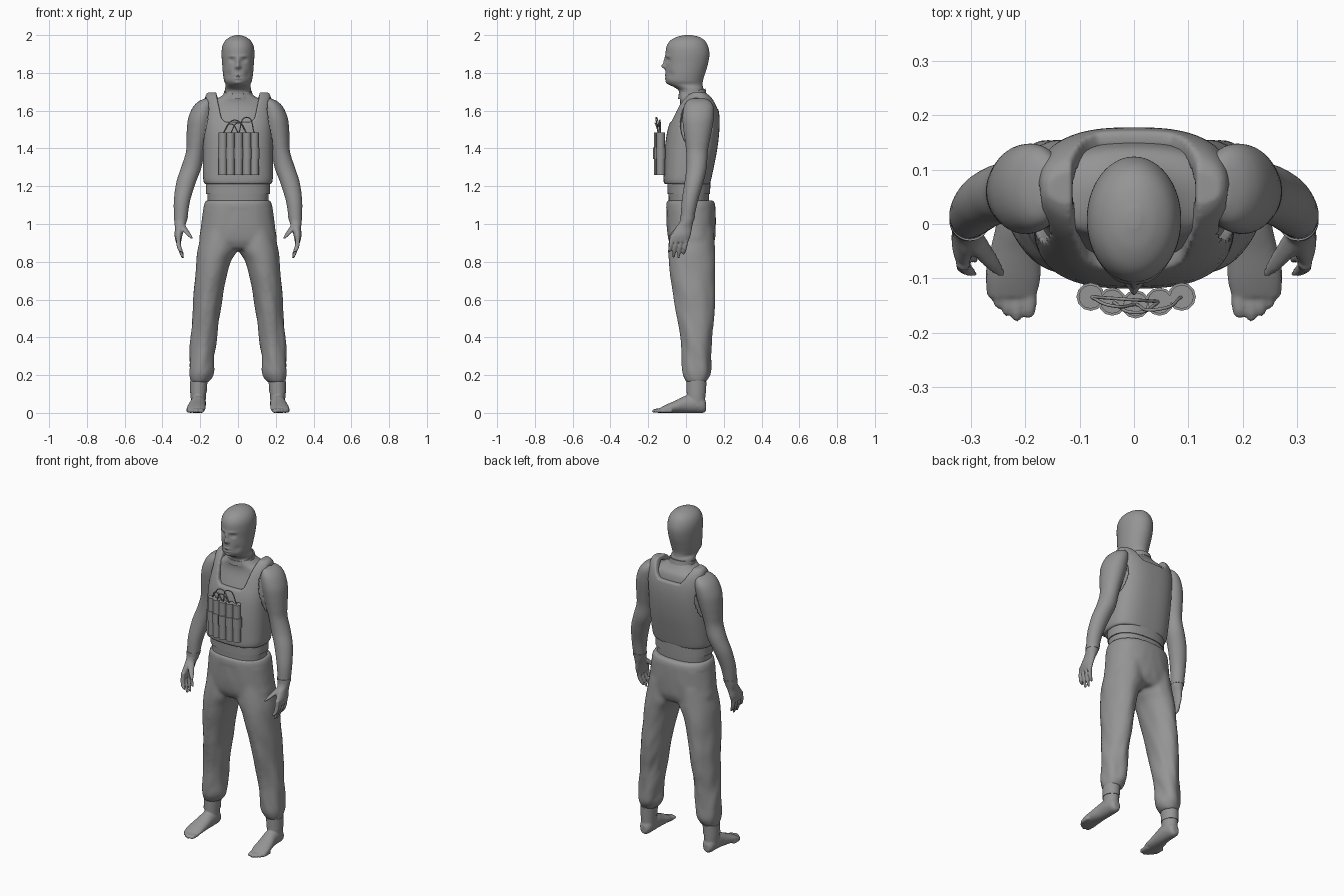
import bpy, bmesh, math
from mathutils import noise, Vector


def loft(name, rings, seg=48, steps=5, p=2.0, axis='z'):
    """Closed skin through ellipses (u, v, w, ru, rv); w runs along the axis."""
    path = []
    n = len(rings)
    for i in range(n - 1):
        a, b, c, d = rings[max(i - 1, 0)], rings[i], rings[i + 1], rings[min(i + 2, n - 1)]
        for k in range(steps):
            t = k / steps
            path.append([0.5 * (2 * q + (r - o) * t + (2 * o - 5 * q + 4 * r - s) * t * t
                         + (3 * q - o - 3 * r + s) * t ** 3) for o, q, r, s in zip(a, b, c, d)])
    path.append(rings[-1])
    verts, faces = [], []
    for u, v, w, ru, rv in path:
        for j in range(seg):
            t = 2 * math.pi * j / seg
            c, s = math.cos(t), math.sin(t)
            x = u + ru * math.copysign(abs(c) ** (2 / p), c)
            y = v + rv * math.copysign(abs(s) ** (2 / p), s)
            verts.append((x, y, w) if axis == 'z' else (x, w, y))
    for i in range(len(path) - 1):
        for j in range(seg):
            k = (j + 1) % seg
            faces.append((i * seg + j, i * seg + k, (i + 1) * seg + k, (i + 1) * seg + j))
    faces.append(tuple(range(seg)))
    faces.append(tuple(range((len(path) - 1) * seg, len(path) * seg)))
    return mesh(name, verts, faces)


def mesh(name, verts, faces):
    me = bpy.data.meshes.new(name)
    me.from_pydata(verts, [], faces)
    bm = bmesh.new()
    bm.from_mesh(me)
    bmesh.ops.recalc_face_normals(bm, faces=bm.faces)
    bm.to_mesh(me)
    bm.free()
    ob = bpy.data.objects.new(name, me)
    bpy.context.collection.objects.link(ob)
    return ob


def select(objs):
    bpy.ops.object.select_all(action='DESELECT')
    for o in objs:
        o.select_set(True)
    bpy.context.view_layer.objects.active = objs[0]


def smooth(ob, angle=40):
    select([ob])
    bpy.ops.object.shade_smooth_by_angle(angle=math.radians(angle))


def fuse(name, objs, voxel, rounds):
    """Join overlapping parts into one soft skin."""
    select(objs)
    if len(objs) > 1:
        bpy.ops.object.join()
    ob = bpy.context.view_layer.objects.active
    ob.name = name
    m = ob.modifiers.new("skin", 'REMESH')
    m.mode, m.voxel_size, m.use_smooth_shade = 'VOXEL', voxel, True
    m = ob.modifiers.new("soften", 'SMOOTH')
    m.factor, m.iterations = 0.5, rounds
    for m in list(ob.modifiers):
        bpy.ops.object.modifier_apply(modifier=m.name)
    return ob


def cut(ob, cutter):
    select([ob])
    m = ob.modifiers.new("cut", 'BOOLEAN')
    m.operation, m.solver, m.object = 'DIFFERENCE', 'EXACT', cutter
    bpy.ops.object.modifier_apply(modifier=m.name)
    bpy.data.objects.remove(cutter)


def flip(rings, s):
    return [(s * r[0],) + tuple(r[1:]) for r in rings]


# Head with face
head = loft("head", [
    (0, .030, 1.685, .070, .066), (0, .025, 1.715, .069, .066), (0, .000, 1.737, .066, .088),
    (0, -.008, 1.76, .074, .098), (0, -.003, 1.80, .080, .105), (0, .005, 1.85, .084, .112),
    (0, .008, 1.90, .087, .116), (0, .007, 1.94, .083, .110), (0, .008, 1.97, .068, .092),
    (0, .010, 1.99, .042, .060), (0, .010, 2.0, .012, .018)], seg=128, steps=8)
bumps = [(0, 1.834, .012, .012, -.020), (0, 1.858, .010, .024, -.012), (0, 1.788, .020, .005, -.005),
         (0, 1.780, .024, .003, .003), (0, 1.771, .016, .005, -.005), (0, 1.747, .020, .010, -.006)]
for s in (1, -1):
    bumps += [(s * .034, 1.868, .014, .011, .011), (s * .034, 1.867, .009, .005, -.004),
              (s * .03, 1.888, .020, .006, -.005), (s * .014, 1.829, .006, .007, -.004),
              (s * .052, 1.79, .014, .020, .006)]
for v in head.data.vertices:
    if v.co.y < -.01:
        x, z = v.co.x, v.co.z
        v.co.y += sum(d * math.exp(-((x - bx) / sx) ** 2 - ((z - bz) / sz) ** 2)
                      for bx, bz, sx, sz, d in bumps)
    if v.co.z < 1.73:
        v.co.z += .25 * (v.co.y - .03) * (1.73 - v.co.z) / .045
smooth(head, 60)

# Torso, arms and hands
torso = loft("torso", [
    (0, .015, 1.08, .158, .105), (0, .015, 1.16, .163, .108), (0, .012, 1.25, .168, .112),
    (0, .022, 1.36, .172, .122), (0, .034, 1.46, .172, .122), (0, .050, 1.55, .172, .108),
    (0, .056, 1.61, .168, .093), (0, .054, 1.645, .148, .085), (0, .042, 1.67, .100, .076),
    (0, .035, 1.69, .073, .070), (0, .032, 1.71, .064, .063)], p=2.4)
parts = [torso]
for s in (1, -1):
    parts.append(loft("arm", flip([
        (.155, .065, 1.665, .02, .04), (.170, .067, 1.647, .042, .065), (.184, .067, 1.615, .057, .080),
        (.199, .064, 1.56, .065, .083), (.209, .062, 1.50, .062, .076), (.218, .06, 1.44, .055, .066),
        (.227, .058, 1.38, .049, .057), (.247, .056, 1.30, .054, .054), (.275, .042, 1.22, .052, .050),
        (.297, .02, 1.12, .043, .043), (.304, .005, 1.02, .034, .036), (.309, -.012, .98, .025, .044),
        (.315, -.027, .94, .021, .052), (.315, -.035, .905, .014, .048)], s), seg=32))
    for y, tip in ((-.074, .850), (-.048, .822), (-.022, .820), (.004, .838)):
        parts.append(loft("finger", flip([
            (.315, y, .94, .013, .011), (.314, y - .006, .89, .013, .0105),
            (.305, y - .012, .86, .012, .010), (.292, y - .018, tip, .007, .006)], s), seg=12))
    parts.append(loft("thumb", flip([
        (.303, -.015, 1.0, .02, .022), (.282, -.045, .97, .018, .02),
        (.262, -.07, .945, .014, .016), (.243, -.092, .922, .007, .008)], s), seg=14))
fuse("body", parts, .005, 4)

# Wrist, neck and waist bands
for s in (1, -1):
    smooth(loft("sleeve_cuff", flip([(.304, .006, 1.025, .036, .038), (.302, .009, 1.045, .038, .040)], s), steps=1))
collar = loft("collar", [(0, .033, 1.675, .078, .075), (0, .032, 1.702, .074, .071)], steps=1)
for v in collar.data.vertices:
    v.co.z += .2 * (v.co.y - .03)
smooth(collar)
smooth(loft("shirt_hem", [(0, .015, 1.16, .170, .113), (0, .015, 1.235, .170, .114)], p=2.3, steps=1))

# Trousers
pieces = [loft("pelvis", [
    (0, .022, 1.125, .172, .124), (0, .025, 1.10, .181, .130), (0, .027, 1.03, .190, .131),
    (0, .028, .97, .198, .129), (0, .030, .91, .205, .122), (0, .032, .865, .16, .100)], p=2.3)]
for s in (1, -1):
    pieces.append(loft("leg", flip([
        (.10, .03, .98, .085, .115), (.107, .03, .87, .106, .124), (.129, .032, .80, .092, .123),
        (.147, .037, .70, .082, .117), (.160, .045, .60, .076, .110), (.170, .050, .50, .073, .100),
        (.181, .053, .40, .070, .085), (.190, .055, .28, .067, .078), (.194, .055, .215, .067, .079),
        (.198, .055, .185, .060, .070), (.204, .055, .16, .046, .056)], s)))
trousers = fuse("trousers", pieces, .009, 14)
for v in trousers.data.vertices:
    x, y, z = v.co
    amp = .009 * min(1, max(.2, (1.0 - z) / .6)) if z < 1.08 else 0
    v.co += v.normal * amp * noise.noise(Vector((abs(x) * 16, y * 14, z * 9 + abs(x) * 12 + y * 8)))

# Ankles, socks and feet
for s in (1, -1):
    foot = [loft("foot", flip([
        (.210, .032, .107, .018, .022), (.210, .042, .09, .033, .042), (.210, .050, .05, .040, .050),
        (.212, .046, 0, .042, .046), (.218, .034, -.05, .047, .034), (.222, .023, -.10, .050, .023),
        (.224, .014, -.135, .044, .014)], s), seg=32, axis='y')]
    foot.append(loft("ankle", flip([
        (.210, .054, .03, .038, .046), (.210, .054, .10, .041, .049), (.207, .055, .2, .044, .050)], s), seg=32))
    for x, y, r in ((.195, -.146, .016), (.216, -.152, .012), (.234, -.142, .011),
                    (.250, -.128, .011), (.263, -.110, .010)):
        foot.append(loft("toe", flip([
            (x, .012, y + .035, r, .012), (x, .012, y, r, .012),
            (x, .010, y - .02, r * .8, .009), (x, .009, y - .028, r * .3, .003)], s), seg=12, axis='y'))
    fuse("foot", foot, .005, 3)
    smooth(loft("sock_band", flip([(.210, .054, .105, .044, .052), (.208, .055, .165, .046, .053)], s), steps=1))

# Vest: hollow shell with neck opening and armholes
shell = [(0, .006, 1.21, .176, .121), (0, .007, 1.235, .184, .126), (0, .015, 1.30, .186, .132),
         (0, .027, 1.40, .186, .139), (0, .040, 1.50, .186, .137), (0, .054, 1.58, .184, .122),
         (0, .062, 1.64, .179, .100), (0, .066, 1.68, .172, .070), (0, .066, 1.697, .160, .040)]
vest = loft("vest", shell, seg=96, p=2.7)
cut(vest, loft("inner", [(u, v, w - .026, a - .024, b - .024) for u, v, w, a, b in shell], seg=90, p=2.7))


def prism(outline, y0, y1):
    n = len(outline)
    verts = [(x, y, z) for y in (y0, y1) for x, z in outline]
    faces = [tuple(range(n)), tuple(range(n, 2 * n))]
    faces += [(i, (i + 1) % n, n + (i + 1) % n, n + i) for i in range(n)]
    return mesh("cutter", verts, faces)


for y0, y1, bottom in ((-.4, .06, 1.54), (.05, .4, 1.61)):
    right = [(.068, bottom), (.088, bottom + .02), (.113, 1.68), (.118, 1.8)]
    cut(vest, prism(right + flip(right[::-1], -1), y0, y1))
for s in (1, -1):
    bpy.ops.mesh.primitive_cylinder_add(vertices=48, radius=1, depth=.3, location=(s * .285, .052, 1.53),
                                        rotation=(0, math.pi / 2, 0))
    hole = bpy.context.object
    hole.scale = (.135, .080, 1)
    bpy.context.view_layer.update()
    cut(vest, hole)
fuse("vest", [vest], .0065, 4)

# Row of tubes on the chest
tops = [(-.080, -.134), (-.040, -.143), (.003, -.148), (.047, -.143), (.088, -.134)]
for x, y in tops:
    prof = [(1.26, .022), (1.345, .022), (1.345, .026), (1.405, .026), (1.405, .022), (1.485, .022)]
    smooth(loft("chest_tube", [(x, y, z, r, r) for z, r in prof], seg=12, steps=1))

# Looping cords
for a, b, h, dy in ((0, 2, 1.53, -.010), (1, 3, 1.535, -.02), (0, 3, 1.55, .0), (2, 4, 1.565, -.016)):
    cu = bpy.data.curves.new("cord", 'CURVE')
    cu.dimensions, cu.bevel_depth, cu.bevel_resolution, cu.use_fill_caps = '3D', .003, 2, True
    sp = cu.splines.new('BEZIER')
    sp.bezier_points.add(2)
    (xa, ya), (xb, yb) = tops[a], tops[b]
    for pt, co in zip(sp.bezier_points, ((xa, ya, 1.48), ((xa + xb) / 2, (ya + yb) / 2 + dy, h), (xb, yb, 1.48))):
        pt.co = co
        pt.handle_left_type = pt.handle_right_type = 'AUTO'
    bpy.context.collection.objects.link(bpy.data.objects.new("cord", cu))

# One dark grey for everything
grey = bpy.data.materials.new("dark_grey")
grey.diffuse_color = (.3, .3, .3, 1)
for ob in bpy.context.scene.objects:
    ob.data.materials.clear()
    ob.data.materials.append(grey)
